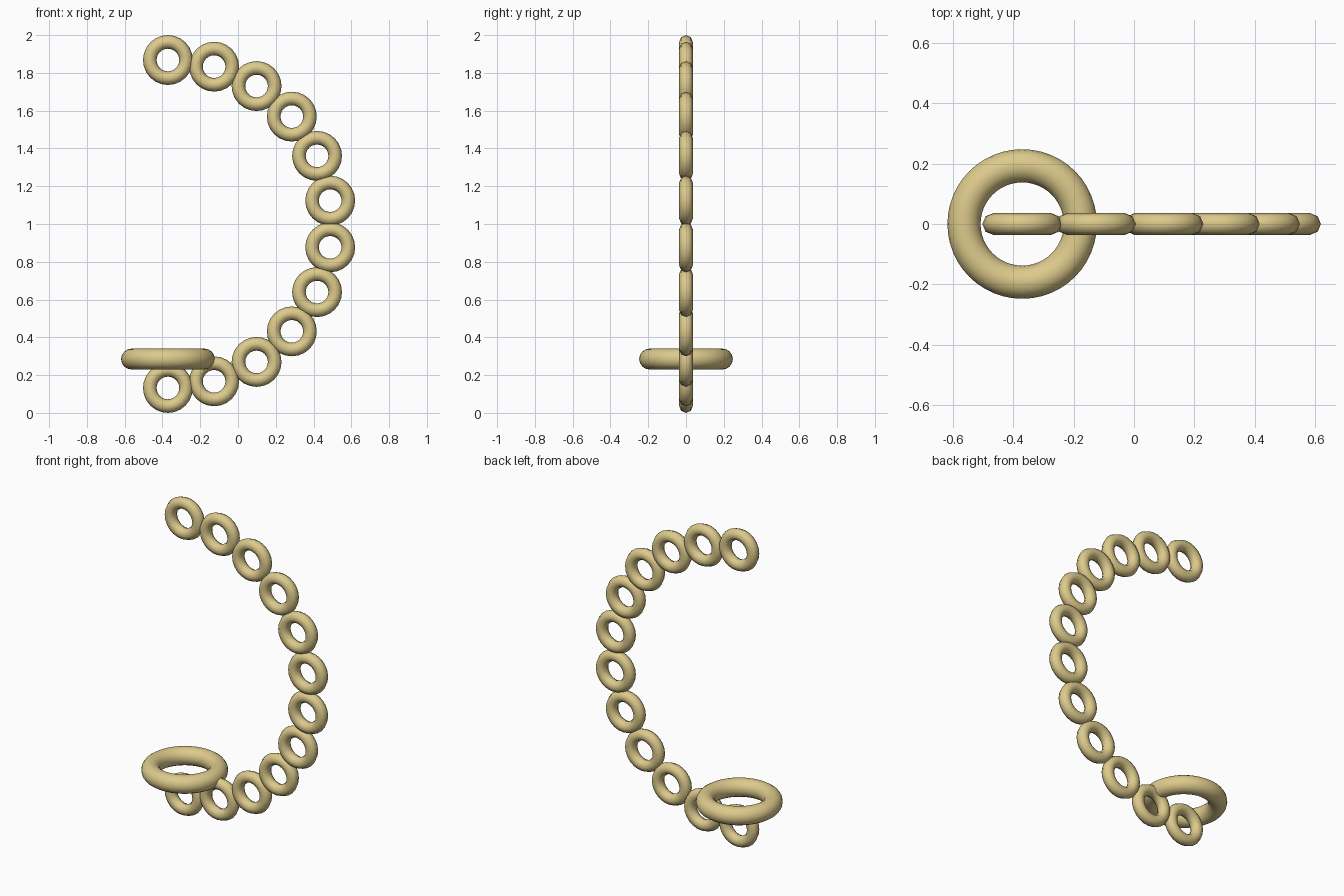
import bpy
from math import pi, cos, sin

if "Cube" in bpy.data.objects:
    bpy.data.objects.remove(bpy.data.objects["Cube"])

gold = bpy.data.materials.new("pale_gold")
gold.diffuse_color = (0.72, 0.59, 0.26, 1)
gold.use_nodes = True
gold.node_tree.nodes["Principled BSDF"].inputs["Base Color"].default_value = gold.diffuse_color


def ring(name, loc, major, minor, segs, sides, rot=(0, 0, 0)):
    bpy.ops.mesh.primitive_torus_add(
        location=loc, rotation=rot, major_radius=major, minor_radius=minor,
        major_segments=segs, minor_segments=sides)
    obj = bpy.context.object
    obj.name = name
    obj.data.materials.append(gold)
    bpy.ops.object.shade_smooth()
    return obj


# Half-circle chain of upright links, from bottom to top
LINKS = 12
ARC_X, ARC_R = -0.371, 0.868
for i in range(LINKS):
    a = -pi / 2 + pi * i / (LINKS - 1)
    ring(f"chain_link_{i + 1}",
         (ARC_X + ARC_R * cos(a), 0, 1 + ARC_R * sin(a)),
         0.096, 0.036, 24, 8, (pi / 2, 0, 0))

# Large flat ring resting on the lower end of the chain
ring("large_ring", (ARC_X, 0, 0.285), 0.193, 0.055, 48, 16)
